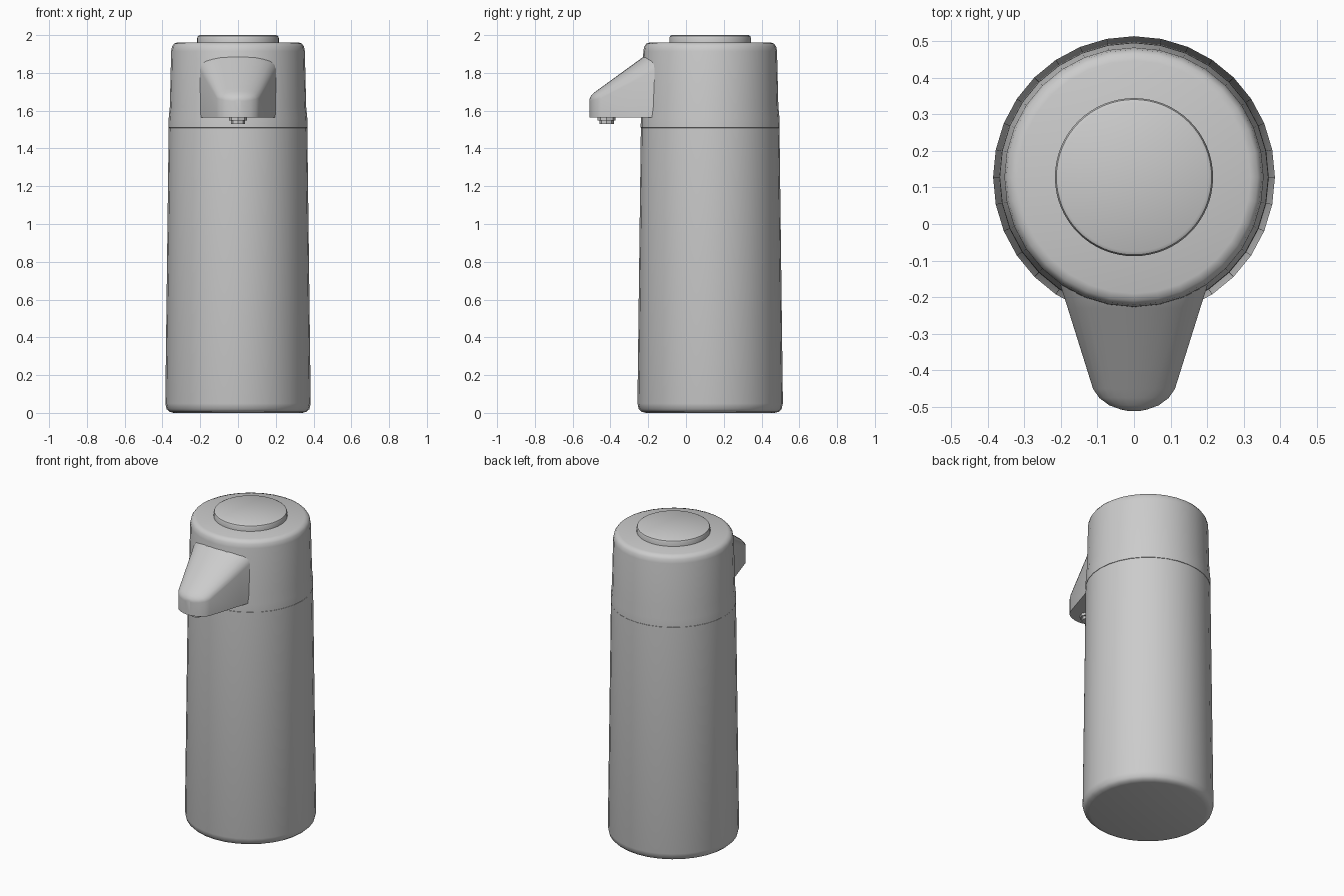
import bpy, bmesh, math

if "Cube" in bpy.data.objects:
    bpy.data.objects.remove(bpy.data.objects["Cube"])

CY = 0.128  # y of the bottle axis


def finish(bm, name, angle=35):
    bmesh.ops.recalc_face_normals(bm, faces=bm.faces)
    me = bpy.data.meshes.new(name)
    bm.to_mesh(me)
    bm.free()
    ob = bpy.data.objects.new(name, me)
    bpy.context.collection.objects.link(ob)
    bpy.ops.object.select_all(action='DESELECT')
    bpy.context.view_layer.objects.active = ob
    ob.select_set(True)
    bpy.ops.object.shade_smooth_by_angle(angle=math.radians(angle))
    return ob


def loft(name, rings, angle=35):
    """Skin a list of closed rings and cap both ends."""
    bm = bmesh.new()
    vs = [[bm.verts.new(p) for p in ring] for ring in rings]
    n = len(vs[0])
    for a, b in zip(vs, vs[1:]):
        for i in range(n):
            j = (i + 1) % n
            bm.faces.new((a[i], a[j], b[j], b[i]))
    bm.faces.new(vs[0])
    bm.faces.new(vs[-1])
    return finish(bm, name, angle)


def lathe(name, profile, segs, y=CY, angle=35):
    rings = [[(r * math.cos(2 * math.pi * i / segs),
               y + r * math.sin(2 * math.pi * i / segs), z)
              for i in range(segs)] for r, z in profile]
    return loft(name, rings, angle)


# Tapered bottle with rounded foot
lathe("bottle", [(0.34, 0), (0.363, 0.006), (0.378, 0.02), (0.385, 0.05),
                 (0.367, 1.508)], 32)

# Pump head with flared skirt and rounded shoulder
lathe("pump_head", [(0.355, 1.505), (0.368, 1.51), (0.367, 1.56), (0.361, 1.62),
                    (0.354, 1.915), (0.349, 1.94), (0.338, 1.955),
                    (0.318, 1.962)], 32)

# Push button on top
lathe("push_button", [(0.216, 1.95), (0.216, 1.985), (0.212, 1.995),
                      (0.203, 2.0)], 64)


# Spout: flat bottom, straight sides, arched top, narrowing to a round nose
def spout_ring(y, w, shoulder, top, base=1.565, steps=12):
    arch = [(w * math.cos(math.pi * i / steps), y,
             shoulder + (top - shoulder) * math.sin(math.pi * i / steps))
            for i in range(steps + 1)]
    return [(-w, y, base)] + [(w, y, base)] + arch


loft("spout", [spout_ring(*s) for s in (
    (-0.09, 0.225, 1.86, 1.945),
    (-0.17, 0.200, 1.815, 1.925),
    (-0.23, 0.181, 1.78, 1.882),
    (-0.45, 0.112, 1.665, 1.722),
    (-0.475, 0.095, 1.66, 1.704),
    (-0.495, 0.068, 1.655, 1.688),
    (-0.507, 0.035, 1.65, 1.672),
    (-0.511, 0.015, 1.65, 1.66))], 40)

# Stepped outlet nozzle beneath the spout
lathe("nozzle_collar", [(0.048, 1.58), (0.048, 1.548)], 8, y=-0.42)
lathe("nozzle_tip", [(0.038, 1.58), (0.038, 1.53)], 8, y=-0.42)
